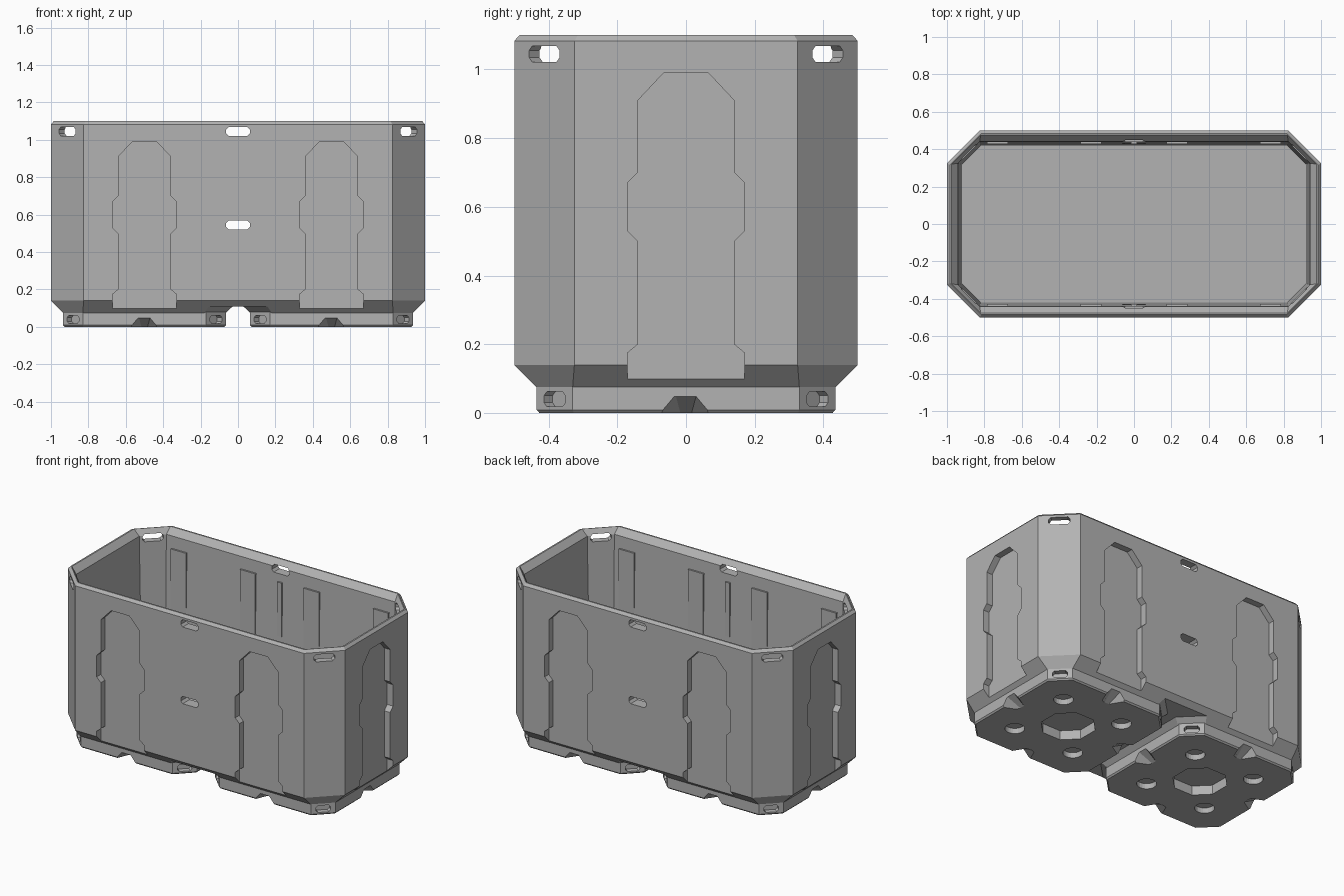
import bpy
import bmesh
from math import pi, cos, sin
from mathutils import Matrix, Vector

if "Cube" in bpy.data.objects:
    bpy.data.objects.remove(bpy.data.objects["Cube"])

grey = bpy.data.materials.new("plain_grey")
grey.use_nodes = True
tone = (0.45, 0.45, 0.45, 1)
grey.diffuse_color = tone
grey.node_tree.nodes["Principled BSDF"].inputs["Base Color"].default_value = tone


def octagon(hx, hy, c, z, cx=0):
    """Rectangle with clipped corners, counter-clockwise."""
    pts = [(hx, c - hy), (hx, hy - c), (hx - c, hy), (c - hx, hy),
           (-hx, hy - c), (-hx, c - hy), (c - hx, -hy), (hx - c, -hy)]
    return [Vector((x + cx, y, z)) for x, y in pts]


def loft(bm, rings):
    """Closed solid through a list of equal rings."""
    vs = [[bm.verts.new(p) for p in ring] for ring in rings]
    faces = [bm.faces.new(vs[0][::-1]), bm.faces.new(vs[-1])]
    n = len(vs[0])
    for a, b in zip(vs, vs[1:]):
        for i in range(n):
            j = (i + 1) % n
            faces.append(bm.faces.new((a[i], a[j], b[j], b[i])))
    bmesh.ops.recalc_face_normals(bm, faces=faces)


def prism(bm, profile, depth0, depth1, matrix):
    """Extrude an (across, height) profile along local y, then place it."""
    loft(bm, [[matrix @ Vector((x, d, z)) for x, z in profile] for d in (depth0, depth1)])


def make(name, bm):
    mesh = bpy.data.meshes.new(name)
    bm.to_mesh(mesh)
    bm.free()
    mesh.materials.append(grey)
    ob = bpy.data.objects.new(name, mesh)
    bpy.context.collection.objects.link(ob)
    return ob


def carve(ob, bm):
    """Subtract a cutter mesh and apply the result."""
    cutter = make(ob.name + "_cutter", bm)
    cutter.hide_render = True
    mod = ob.modifiers.new("carve", "BOOLEAN")
    mod.operation, mod.solver, mod.object = "DIFFERENCE", "EXACT", cutter
    bpy.context.view_layer.objects.active = ob
    bpy.ops.object.modifier_apply(modifier=mod.name)
    bpy.data.objects.remove(cutter)


def place(x, y, z, angle):
    return Matrix.Translation((x, y, z)) @ Matrix.Rotation(angle, 4, "Z")


def slot(hw, hh, c):
    return [(p.x, p.y) for p in octagon(hw, hh, c, 0)]


# Bin shell: outside wall, rim, stacking lip, inside wall and floor
bm = bmesh.new()
loft(bm, [octagon(*r) for r in (
    (0.935, 0.435, 0.105, 0.075), (1, 0.5, 0.175, 0.14), (1, 0.5, 0.175, 1.083),
    (0.985, 0.485, 0.17, 1.1), (0.975, 0.475, 0.155, 1.1),
    (0.94, 0.44, 0.115, 1.06), (0.92, 0.42, 0.1, 0.14))])
shell = make("bin_shell", bm)

# Recessed wall panels
bm = bmesh.new()
half = [(0.17, 0.05), (0.17, 0.175), (0.14, 0.2), (0.14, 0.5), (0.17, 0.53),
        (0.17, 0.67), (0.14, 0.7), (0.14, 0.91), (0.065, 0.99)]
panel = half + [(-x, z) for x, z in reversed(half)]
for x, y, a in ((-0.5, -0.5, 0), (0.5, -0.5, 0), (-0.5, 0.5, pi), (0.5, 0.5, pi),
                (1, 0, pi / 2), (-1, 0, -pi / 2)):
    prism(bm, panel, -0.1, 0.042, place(x, y, 0, a))

# Handle slots through the long walls and the clipped corners
for z in (0.545, 1.045):
    prism(bm, slot(0.063, 0.024, 0.014), -0.7, 0.7, place(0, 0, z, 0))
for sx in (-1, 1):
    for sy in (-1, 1):
        angle = sx * pi / 4 if sy < 0 else pi - sx * pi / 4
        prism(bm, slot(0.063, 0.024, 0.014), -0.1, 0.13,
              place(sx * 0.9125, sy * 0.4125, 1.045, angle))

# Channel under the shell, flared at both ends
def channel(g, z):
    side = [(g, 0.385 - g), (g + 0.19, 0.575 - g)] if g > 0.05 else [(g, 0.34), (g + 0.17, 0.51)]
    quarter = [(x, y) for x, y in side]
    ring = quarter + [(-x, y) for x, y in reversed(quarter)]
    ring += [(-x, -y) for x, y in ring]
    return [Vector((x, y, z)) for x, y in ring]

loft(bm, [channel(0.065, 0.03), channel(0.065, 0.075), channel(0.03, 0.108)])
carve(shell, bm)

# Pair of octagonal feet
for side, cx in (("right", -0.5), ("left", 0.5)):
    bm = bmesh.new()
    loft(bm, [octagon(0.427, 0.427, 0.1, 0, cx), octagon(0.435, 0.435, 0.105, 0.009, cx),
              octagon(0.435, 0.435, 0.105, 0.08, cx)])
    foot = make(side + "_foot", bm)
    bm = bmesh.new()
    for k in range(4):
        turn = place(cx, 0, 0, k * pi / 2)
        # Sloped scallop in each side
        loft(bm, [[turn @ Vector((x * w, y, z)) for x, z in
                   ((-0.085, -0.01), (0.085, -0.01), (0.03, h), (-0.03, h))]
                  for y, w, h in ((-0.46, 1.1, 0.062), (-0.34, 0.5, -0.005))])
        # Pocket in each corner
        corner = turn @ place(0.3825, -0.3825, 0.04, pi / 4)
        prism(bm, slot(0.044, 0.022, 0.012), -0.05, 0.035, corner)
        # Round socket underneath
        centre = turn @ Vector((0.22, 0.22, 0))
        loft(bm, [[centre + Vector((0.058 * cos(t * pi / 12), 0.058 * sin(t * pi / 12), z))
                   for t in range(24)] for z in (-0.02, 0.035)])
    # Central octagonal recess underneath
    loft(bm, [octagon(0.15, 0.15, 0.085, z, cx) for z in (-0.02, 0.06)])
    carve(foot, bm)

# Inside bosses and centre ribs on the long walls
for name, s in (("front", -1), ("back", 1)):
    bm = bmesh.new()
    for x, w, z0, z1 in ((-0.73, 0.055, 0.3, 0.98), (-0.23, 0.055, 0.3, 0.98),
                         (0.23, 0.055, 0.3, 0.98), (0.73, 0.055, 0.3, 0.98),
                         (0, 0.016, 0.62, 0.97)):
        prism(bm, [(x - w, z0), (x + w, z0), (x + w, z1), (x - w, z1)],
              0.427 * s, 0.445 * s, Matrix())
    make(name + "_wall_bosses", bm)
